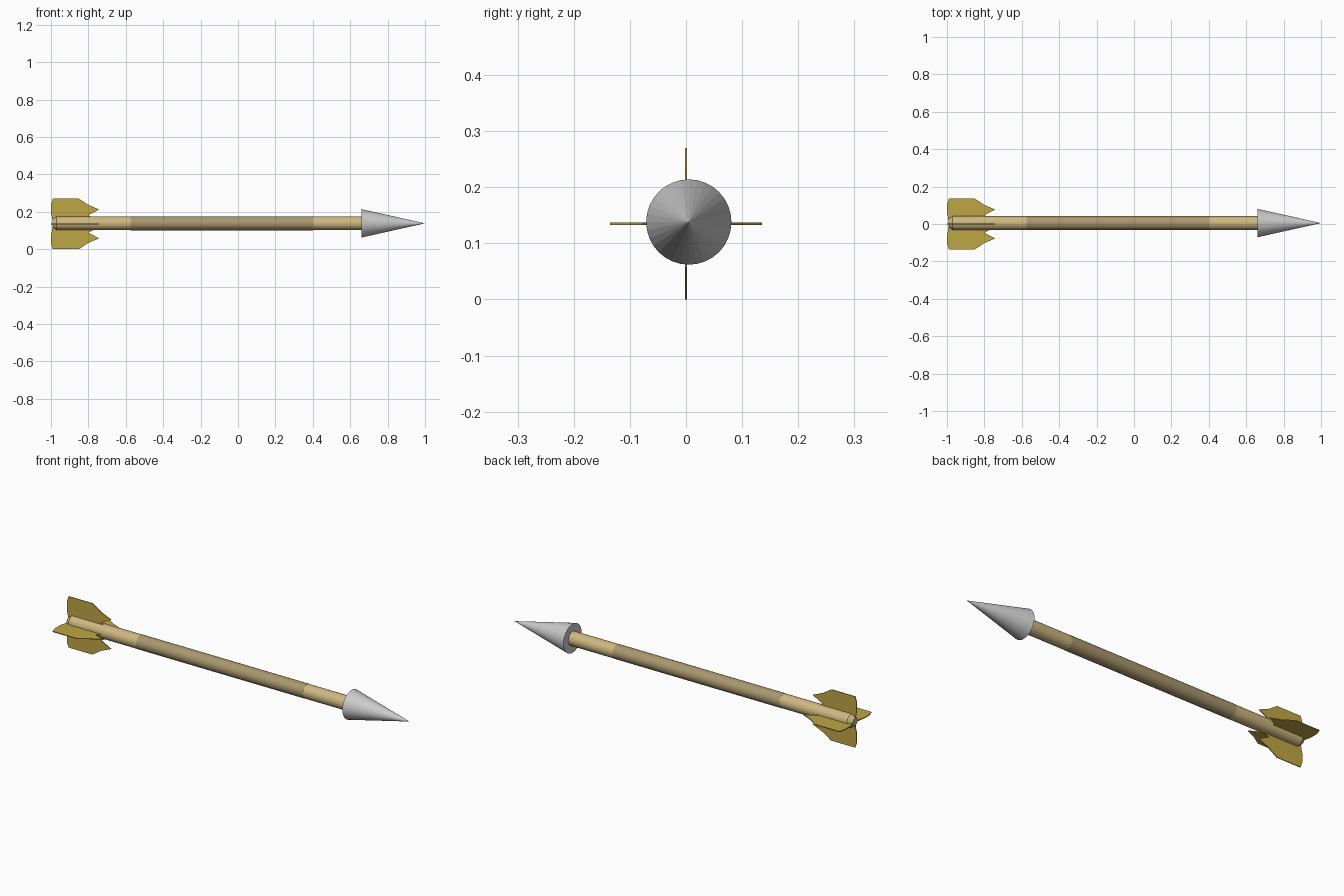
import bpy, bmesh
from math import cos, sin, pi

if "Cube" in bpy.data.objects:
    bpy.data.objects.remove(bpy.data.objects["Cube"])

AXIS_Y, AXIS_Z = 0.005, 0.138   # shaft axis, slightly off the fin centre
FIN_Z = 0.135
SIDES = 32


def material(name, rgb):
    m = bpy.data.materials.new(name)
    m.diffuse_color = (*rgb, 1)
    m.use_nodes = True
    m.node_tree.nodes["Principled BSDF"].inputs["Base Color"].default_value = m.diffuse_color
    return m


def finish(name, bm, mat=None):
    bmesh.ops.recalc_face_normals(bm, faces=bm.faces)
    mesh = bpy.data.meshes.new(name)
    bm.to_mesh(mesh)
    bm.free()
    ob = bpy.data.objects.new(name, mesh)
    bpy.context.collection.objects.link(ob)
    if mat:
        mesh.materials.append(mat)
    return ob


def turned(name, profile, mat=None):
    """Closed solid turned about the x axis from (x, radius) points."""
    bm = bmesh.new()
    rings = []
    for x, r in profile:
        n = SIDES if r > 0 else 1
        rings.append([bm.verts.new((x, AXIS_Y + r * cos(2 * pi * i / SIDES),
                                    AXIS_Z + r * sin(2 * pi * i / SIDES))) for i in range(n)])
    for a, b in zip(rings, rings[1:]):
        for i in range(SIDES):
            j = (i + 1) % SIDES
            if len(b) == 1:
                bm.faces.new((a[i], a[j], b[0]))
            else:
                bm.faces.new((a[i], a[j], b[j], b[i]))
    for ring in (rings[0], rings[-1]):
        if len(ring) > 1:
            bm.faces.new(ring)
    return finish(name, bm, mat)


wood = material("wood", (0.62, 0.48, 0.22))
wrap = material("wrap", (0.40, 0.31, 0.155))
feather = material("feather", (0.52, 0.38, 0.06))

# Shaft with tapered tail, and the darker wrap around its middle
turned("shaft", [(-0.993, 0.02), (-0.97, 0.0365), (0.67, 0.0365)], wood)
turned("shaft_wrap", [(-0.575, 0.0372), (0.40, 0.0372)], wrap)

# Arrow head
turned("arrow_head", [(0.66, 0.076), (1.0, 0)])

# Four fins around the tail: outline as (x, distance from centre)
outline = [(-0.99, 0), (-0.995, 0.04), (-1.0, 0.06), (-1.0, 0.105), (-0.99, 0.135), (-0.85, 0.135),
           (-0.80, 0.102), (-0.742, 0.077), (-0.80, 0.047), (-0.76, 0.025), (-0.76, 0)]
T = 0.0022
for k, side in enumerate(("left", "top", "right", "bottom")):
    c, s = round(cos(k * pi / 2)), round(sin(k * pi / 2))
    bm = bmesh.new()
    a, b = [[bm.verts.new((x, r * c - t * s, FIN_Z + r * s + t * c)) for x, r in outline]
            for t in (-T, T)]
    bm.faces.new(a)
    bm.faces.new(b[::-1])
    for i in range(len(a)):
        j = (i + 1) % len(a)
        bm.faces.new((a[i], a[j], b[j], b[i]))
    finish("fin_" + side, bm, feather)
